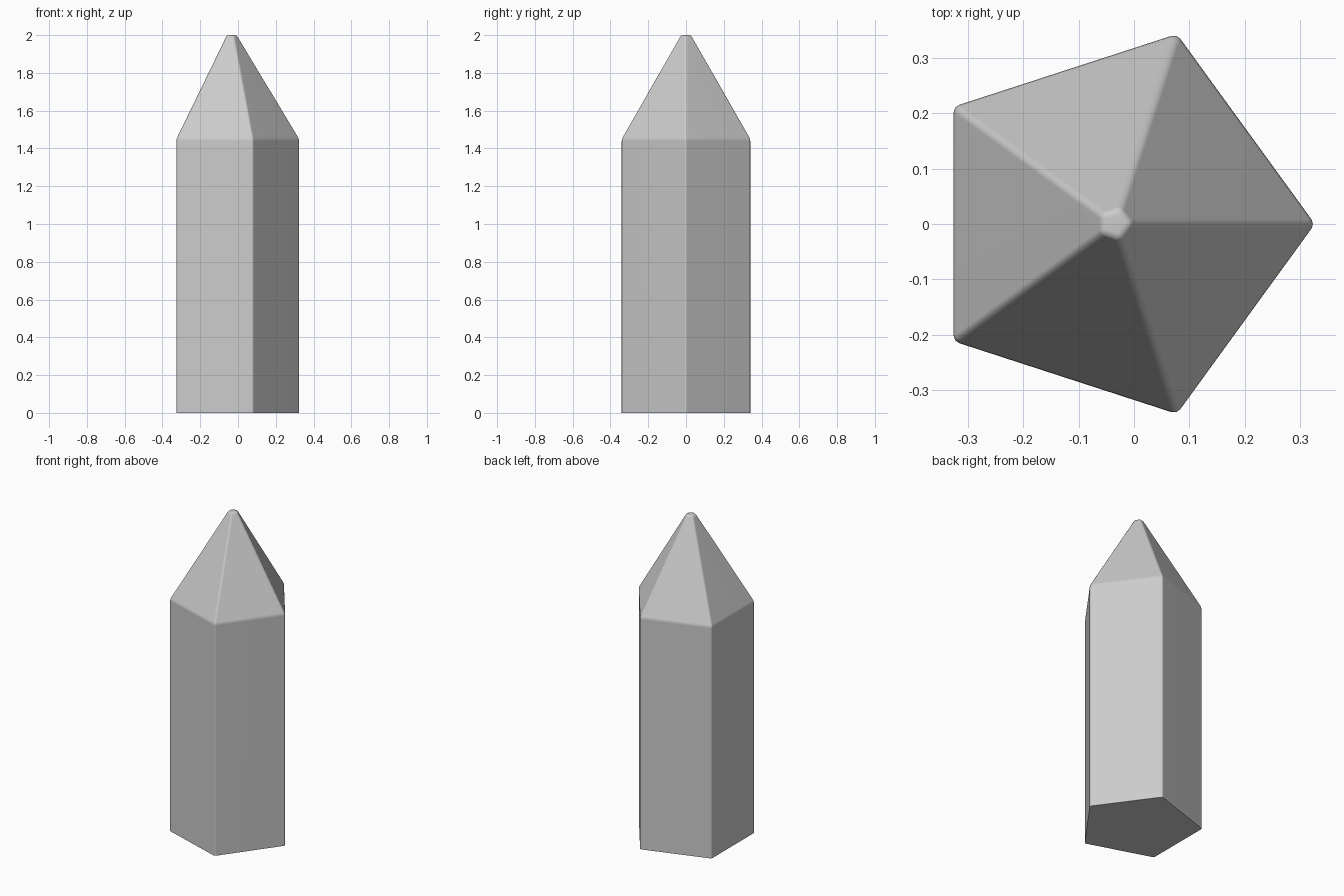
import bpy, bmesh, math

if "Cube" in bpy.data.objects:
    bpy.data.objects.remove(bpy.data.objects["Cube"])

SIDES = 5
CX = -0.034                      # pentagon centre, so the bounds are centred on x
RINGS = [(0.361, 0.0), (0.361, 1.45), (0.03, 2.0)]   # radius, height

# Five-sided shaft with a tapering tip
bm = bmesh.new()
rings = [[bm.verts.new((CX + r * math.cos(math.tau * i / SIDES),
                        r * math.sin(math.tau * i / SIDES), z))
          for i in range(SIDES)] for r, z in RINGS]
for low, high in zip(rings, rings[1:]):
    for i in range(SIDES):
        j = (i + 1) % SIDES
        bm.faces.new((low[i], low[j], high[j], high[i]))
bm.faces.new(rings[0][::-1])
bm.faces.new(rings[-1])

# Soften every edge except the base outline
edges = [e for e in bm.edges if max(v.co.z for v in e.verts) > 0.01]
bmesh.ops.bevel(bm, geom=edges, offset=0.01, offset_type='OFFSET', segments=2,
                profile=0.5, affect='EDGES', clamp_overlap=True)
bmesh.ops.recalc_face_normals(bm, faces=bm.faces)

mesh = bpy.data.meshes.new("crystal_shard")
bm.to_mesh(mesh)
bm.free()
shard = bpy.data.objects.new("crystal_shard", mesh)
bpy.context.collection.objects.link(shard)

# Smooth bevels, flat facets
bpy.context.view_layer.objects.active = shard
shard.select_set(True)
bpy.ops.object.shade_smooth_by_angle(angle=math.radians(40))
normals = shard.modifiers.new("facet_normals", 'WEIGHTED_NORMAL')
normals.keep_sharp = True
